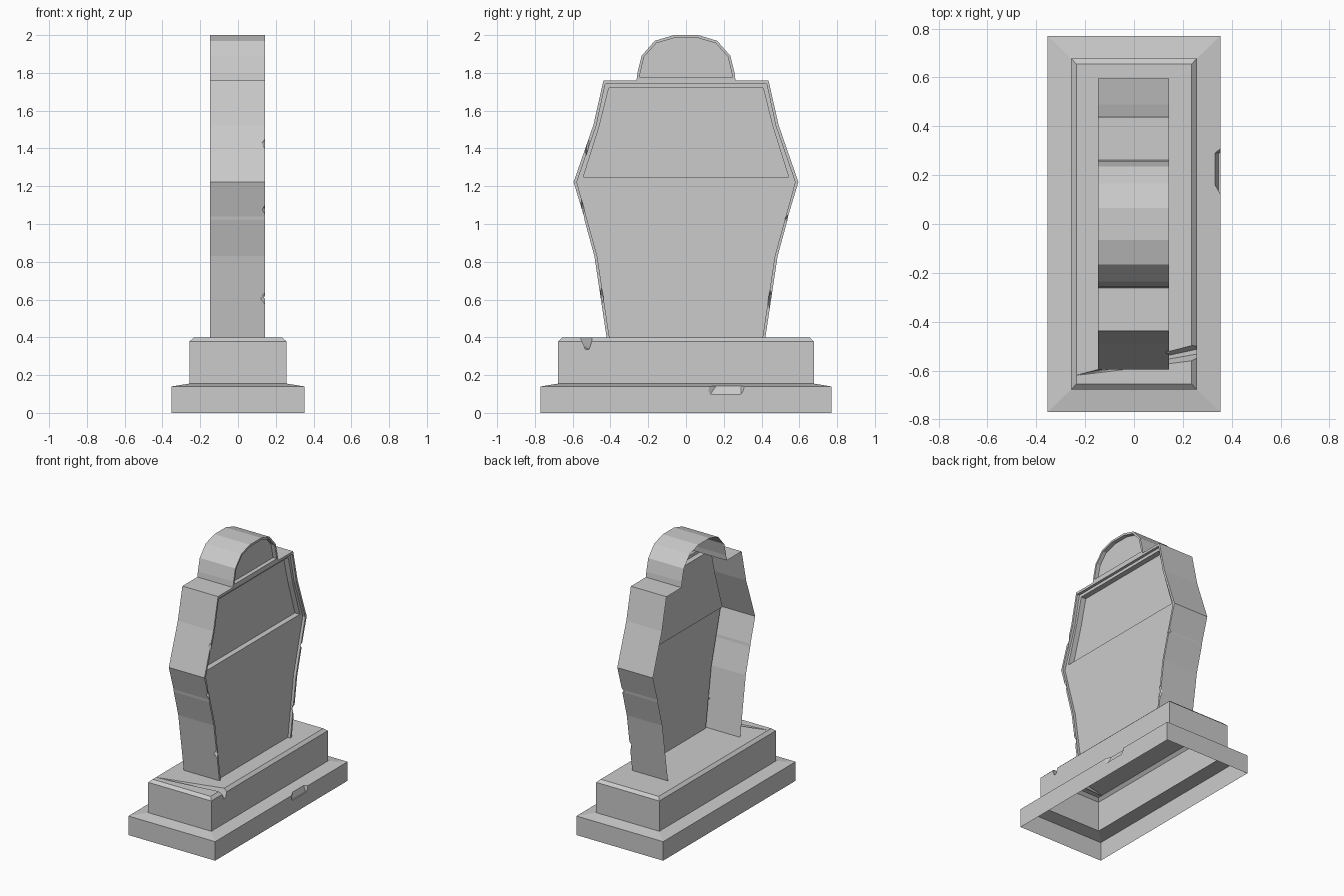
import bpy, bmesh
from mathutils import Vector

if "Cube" in bpy.data.objects:
    bpy.data.objects.remove(bpy.data.objects["Cube"])

BACK, FRONT = -0.147, 0.143


def make_object(name, bm):
    bmesh.ops.recalc_face_normals(bm, faces=bm.faces)
    mesh = bpy.data.meshes.new(name)
    bm.to_mesh(mesh)
    bm.free()
    obj = bpy.data.objects.new(name, mesh)
    bpy.context.collection.objects.link(obj)
    return obj


def slab(name, half, x0, x1):
    """Mirror a half outline of (y, z) points and extrude it along x."""
    outline = half + [(-y, z) for y, z in reversed(half)]
    bm = bmesh.new()
    face = bm.faces.new([bm.verts.new((x0, y, z)) for y, z in outline])
    new = bmesh.ops.extrude_face_region(bm, geom=[face])["geom"]
    verts = [g for g in new if isinstance(g, bmesh.types.BMVert)]
    bmesh.ops.translate(bm, verts=verts, vec=(x1 - x0, 0, 0))
    return make_object(name, bm)


def hull(name, points):
    bm = bmesh.new()
    for p in points:
        bm.verts.new(p)
    bmesh.ops.convex_hull(bm, input=bm.verts)
    return make_object(name, bm)


def chip(y, z, ry, rz, depth):
    """Small diamond shaped nick on the front edge of the stone."""
    c = Vector((FRONT, y, z))
    offs = [(depth, 0, 0), (-depth, 0, 0), (0, ry, 0), (0, -ry, 0),
            (0, 0.002, rz), (0, -0.002, -rz)]
    return hull("chip_cutter", [c + Vector(o) for o in offs])


def cut(obj, cutters):
    bpy.context.view_layer.objects.active = obj
    for c in cutters:
        c.hide_render = True
        mod = obj.modifiers.new("cut", 'BOOLEAN')
        mod.operation = 'DIFFERENCE'
        mod.solver = 'EXACT'
        mod.object = c
        bpy.ops.object.modifier_apply(modifier=mod.name)
        bpy.data.objects.remove(c)


def open_faces(obj, test):
    """Remove the faces whose vertices all pass the test."""
    bm = bmesh.new()
    bm.from_mesh(obj.data)
    doomed = [f for f in bm.faces if all(test(v.co) for v in f.verts)]
    bmesh.ops.delete(bm, geom=doomed, context='FACES')
    bm.to_mesh(obj.data)
    bm.free()


# Stepped plinth, lofted from rectangular rings
rings = [(0.353, 0.77, 0), (0.353, 0.77, 0.14), (0.257, 0.677, 0.155),
         (0.257, 0.677, 0.378), (0.236, 0.655, 0.398)]
bm = bmesh.new()
loops = [[bm.verts.new((sx * x, sy * y, z))
          for sx, sy in ((-1, -1), (1, -1), (1, 1), (-1, 1))]
         for x, y, z in rings]
for a, b in zip(loops, loops[1:]):
    for i in range(4):
        j = (i + 1) % 4
        bm.faces.new((a[i], a[j], b[j], b[i]))
bm.faces.new(loops[0])
bm.faces.new(loops[-1])
plinth = make_object("plinth", bm)

# Broken edge on the lower step and a tapering crack on the upper step
edge_chip = hull("edge_cutter", [
    (0.40, 0.05, 0.2), (0.40, 0.37, 0.2), (0.315, 0.2, 0.2), (0.315, 0.29, 0.2),
    (0.345, 0.13, 0.1), (0.345, 0.29, 0.1), (0.40, 0.13, 0.1), (0.40, 0.29, 0.1)])
crack = hull("crack_cutter", [
    (0.27, -0.56, 0.41), (0.27, -0.485, 0.41), (0.27, -0.53, 0.335),
    (0.27, -0.51, 0.335), (-0.24, -0.62, 0.41), (-0.24, -0.62, 0.394)])
cut(plinth, [edge_chip, crack])
open_faces(plinth, lambda c: c.z < 0.001)

# Headstone with shoulders and a rounded crown
stone = slab("headstone", [
    (0.42, 0.398), (0.485, 0.83), (0.537, 1.02), (0.54, 1.04), (0.595, 1.222),
    (0.49, 1.525), (0.437, 1.76), (0.262, 1.76), (0.257, 1.80), (0.235, 1.89),
    (0.165, 1.97), (0.065, 2.0)], BACK, FRONT)

# Recessed main face, deeper upper panel and crown panel
main_recess = slab("main_cutter", [
    (0.39, 0.3), (0.405, 0.398), (0.470, 0.83), (0.578, 1.222),
    (0.475, 1.52), (0.427, 1.742)], FRONT - 0.02, 0.3)
upper_recess = slab("upper_cutter", [
    (0.543, 1.25), (0.458, 1.52), (0.408, 1.72)], FRONT - 0.06, 0.3)
crown_recess = slab("crown_cutter", [
    (0.247, 1.778), (0.222, 1.885), (0.158, 1.957), (0.062, 1.985)],
    FRONT - 0.03, 0.3)
chips = [chip(0.445, 0.6, 0.016, 0.05, 0.025), chip(-0.45, 0.61, 0.016, 0.05, 0.025),
         chip(0.54, 1.03, 0.02, 0.02, 0.02), chip(-0.55, 1.08, 0.012, 0.07, 0.015),
         chip(-0.525, 1.43, 0.012, 0.09, 0.018)]
cut(stone, [main_recess, upper_recess, crown_recess] + chips)

# The shell is open at the back and underneath
open_faces(stone, lambda c: c.x < BACK + 0.001)
open_faces(stone, lambda c: c.z < 0.399)
